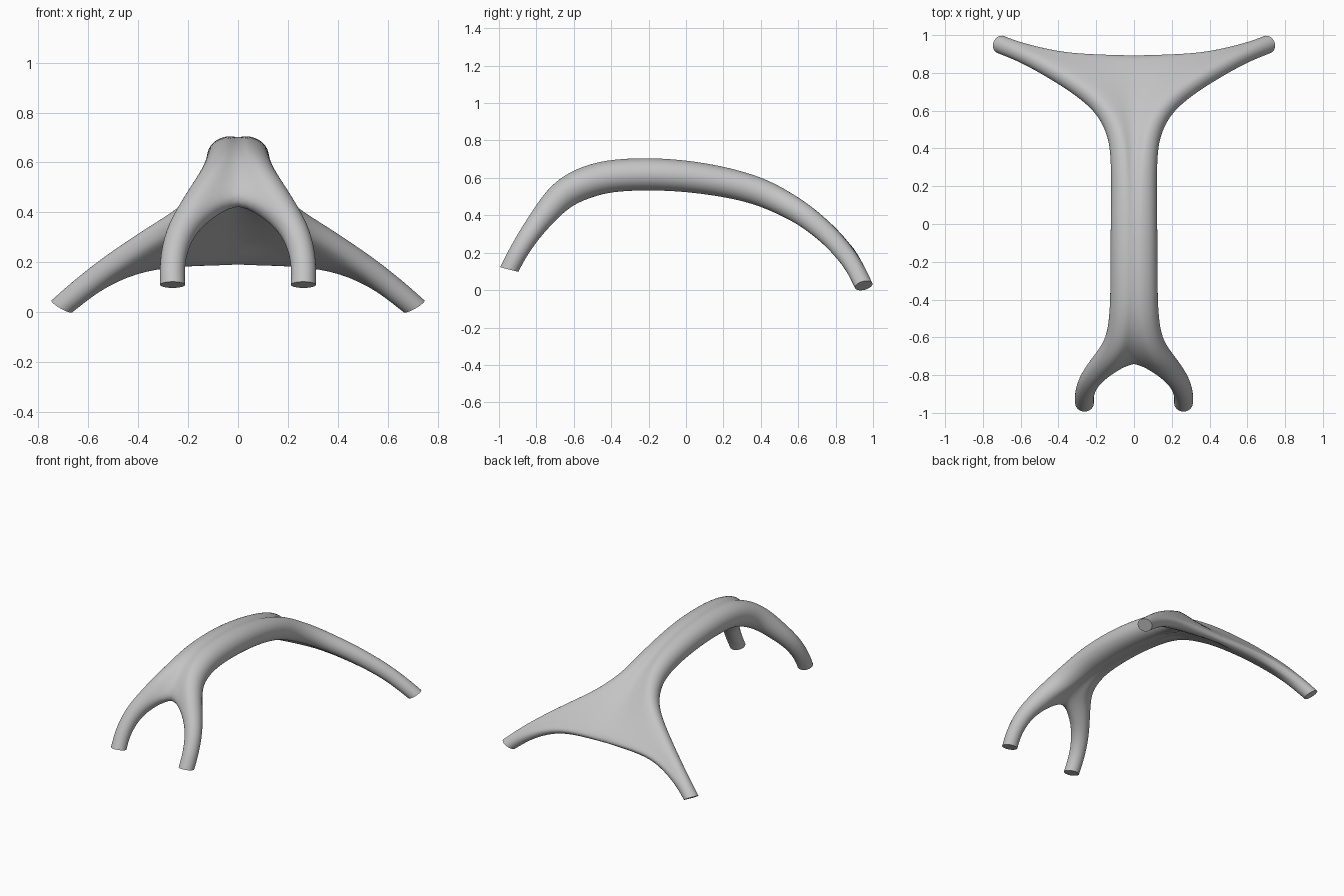
import bpy, bmesh, math
from mathutils import Vector

cube = bpy.data.objects.get("Cube")
if cube:
    bpy.data.objects.remove(cube)

# Left rail, front foot to rear foot: (centre, radius, web point or None, web half thickness)
STATIONS = [
    ((.262, -.945, .11), .050, None, 0),
    ((.265, -.90, .20), .050, None, 0),
    ((.24, -.83, .31), .055, None, 0),
    ((.18, -.76, .40), .064, None, 0),
    ((.11, -.69, .485), .077, (0, -.715, .455), .04),
    ((.065, -.61, .545), .083, (0, -.61, .545), .07),
    ((.047, -.50, .59), .084, (0, -.50, .59), .08),
    ((.042, -.38, .615), .083, (0, -.38, .615), .083),
    ((.042, -.19, .622), .083, (0, -.19, .622), .083),
    ((.042, .01, .61), .081, (0, .01, .61), .08),
    ((.042, .2, .58), .078, (0, .2, .58), .073),
    ((.048, .34, .545), .075, (0, .34, .545), .062),
    ((.06, .44, .508), .072, (0, .45, .505), .052),
    ((.095, .54, .457), .067, (0, .57, .44), .04),
    ((.16, .635, .40), .062, (0, .70, .355), .03),
    ((.25, .71, .34), .058, (0, .81, .268), .026),
    ((.35, .775, .282), .055, (0, .89, .195), .026),
    ((.45, .832, .218), .052, (.27, .892, .196), .025),
    ((.54, .88, .158), .050, (.43, .912, .166), .025),
    ((.63, .92, .088), .048, None, 0),
    ((.705, .95, .024), .048, None, 0),
]
FOOT_CUTS = {0: Vector((0, .25, .97)), len(STATIONS) - 1: Vector((.48, .22, -.85))}
ROUND = 1.066  # makes up for the shrinkage of the subdivision


def ring(i):
    """Half section: web top, round rail, web bottom."""
    c, r, web, w = STATIONS[i]
    c, r = Vector(c), r * ROUND
    before = Vector(STATIONS[max(i - 1, 0)][0])
    after = Vector(STATIONS[min(i + 1, len(STATIONS) - 1)][0])
    t = FOOT_CUTS.get(i, after - before).normalized()
    if web:
        inward = Vector(web) - c
    else:
        inward = Vector((-1, 0, 0)) if c.y < 0 else Vector((-.5, .8, -.1))
    inward = (inward - t * inward.dot(t)).normalized()
    up = inward.cross(t)
    if up.z < 0 or (c.y < 0 and up.y > 0 and up.z < .1):
        up = -up
    half = []
    for deg in (162, 126, 90, 54, 18):
        a = math.radians(deg)
        half.append((-inward * math.cos(a) * r, up * math.sin(a) * r))
    top = [c + p + q for p, q in half]
    low = [c + p - q for p, q in half]
    if web:
        web = Vector(web)
        web_up = up.copy()
        if web.x == 0:
            web_up.x = 0
            web_up.normalize()
        mid = c.lerp(web, .5)
        thick = (w * .65 + r * .35)
        top[0], low[0] = web + web_up * w, web - web_up * w
        top[1], low[1] = mid + up * thick, mid - up * thick
    return top + low[::-1]


# Loft the left half; the section is open where the web meets the middle plane
bm = bmesh.new()
rings = [[bm.verts.new(p) for p in ring(i)] for i in range(len(STATIONS))]


def on_middle(i):
    return STATIONS[i][2] is not None and STATIONS[i][2][0] == 0


for i in range(len(rings) - 1):
    a, b = rings[i], rings[i + 1]
    n = len(a)
    for k in range(n):
        if k == n - 1 and on_middle(i) and on_middle(i + 1):
            continue
        m = (k + 1) % n
        bm.faces.new((a[k], a[m], b[m], b[k]))

# Flat feet with sharp rims
crease = bm.edges.layers.float.new("crease_edge")
for end in (rings[0], rings[-1]):
    cap = bm.faces.new(end)
    for e in cap.edges:
        e[crease] = 1.0
bmesh.ops.recalc_face_normals(bm, faces=bm.faces)
if sum((f.calc_center_median() - Vector((.04, 0, .6))).dot(f.normal)
       for f in bm.faces if abs(f.calc_center_median().y) < .3) < 0:
    bmesh.ops.reverse_faces(bm, faces=bm.faces)

mesh = bpy.data.meshes.new("arched_frame")
bm.to_mesh(mesh)
bm.free()
frame = bpy.data.objects.new("arched_frame", mesh)
bpy.context.collection.objects.link(frame)

grey = bpy.data.materials.new("plain_grey")
grey.use_nodes = True
grey.diffuse_color = (.55, .55, .55, 1)
grey.node_tree.nodes["Principled BSDF"].inputs["Base Color"].default_value = (.55, .55, .55, 1)
mesh.materials.append(grey)

# Mirror to the right side, then round off
mirror = frame.modifiers.new("mirror", 'MIRROR')
mirror.use_clip = True
mirror.merge_threshold = .001
subdivision = frame.modifiers.new("subdivision", 'SUBSURF')
subdivision.levels = subdivision.render_levels = 2
bpy.context.view_layer.objects.active = frame
frame.select_set(True)
for name in ("mirror", "subdivision"):
    bpy.ops.object.modifier_apply(modifier=name)
bpy.ops.object.shade_smooth_by_angle(angle=math.radians(50))
